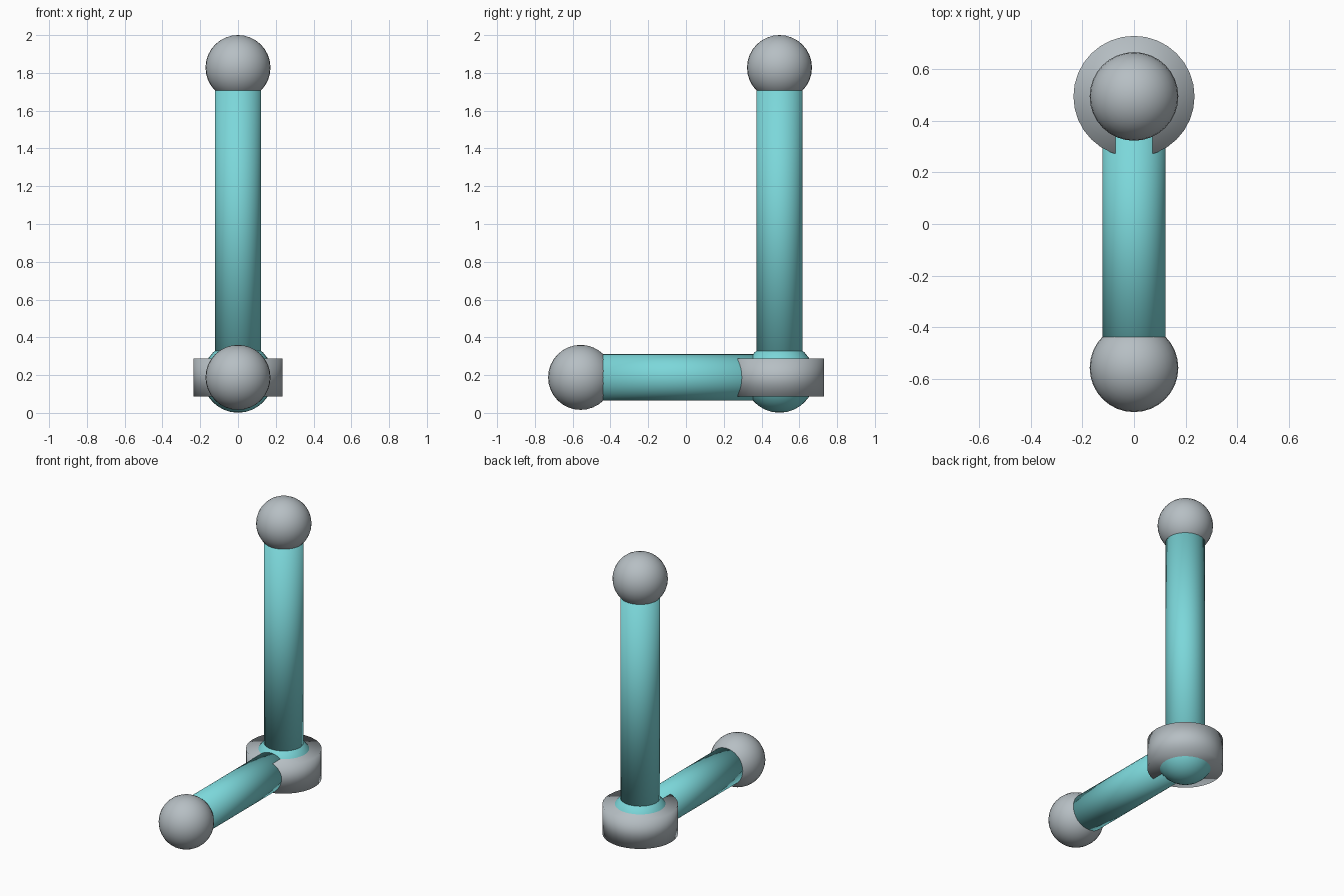
import bpy
from math import pi

cube = bpy.data.objects.get("Cube")
if cube:
    bpy.data.objects.remove(cube, do_unlink=True)


def material(name, colour):
    mat = bpy.data.materials.new(name)
    mat.use_nodes = True
    mat.diffuse_color = colour
    mat.node_tree.nodes["Principled BSDF"].inputs["Base Color"].default_value = colour
    return mat


teal = material("teal", (0.20, 0.68, 0.70, 1))
grey = material("grey", (0.47, 0.52, 0.55, 1))


def finish(name, mat):
    obj = bpy.context.object
    obj.name = name
    obj.data.materials.append(mat)
    bpy.ops.object.shade_smooth()
    return obj


def ball(name, centre, radius, mat):
    bpy.ops.mesh.primitive_uv_sphere_add(
        segments=32, ring_count=16, radius=radius, location=centre)
    return finish(name, mat)


def rod(name, centre, radius, length, mat, tilt=0):
    bpy.ops.mesh.primitive_cylinder_add(
        vertices=32, radius=radius, depth=length, location=centre,
        rotation=(tilt, 0, 0))
    return finish(name, mat)


JOINT_Y, JOINT_Z = 0.495, 0.188
TOP_Z, FRONT_Y = 1.828, -0.558
BALL_R, ROD_R = 0.172, 0.123

# Elbow: a ball held in a wide collar
ball("joint_ball", (0, JOINT_Y, JOINT_Z), 0.187, teal)
rod("joint_collar", (0, JOINT_Y, JOINT_Z), 0.235, 0.2, grey)

# Rods running from the elbow to the end balls
rod("upright_rod", (0, JOINT_Y, (JOINT_Z + TOP_Z) / 2), ROD_R,
    TOP_Z - JOINT_Z, teal)
rod("forward_rod", (0, (JOINT_Y + FRONT_Y) / 2, JOINT_Z), ROD_R,
    JOINT_Y - FRONT_Y, teal, pi / 2)

# End balls
ball("top_ball", (0, JOINT_Y, TOP_Z), BALL_R, grey)
ball("front_ball", (0, FRONT_Y, JOINT_Z), BALL_R, grey)
